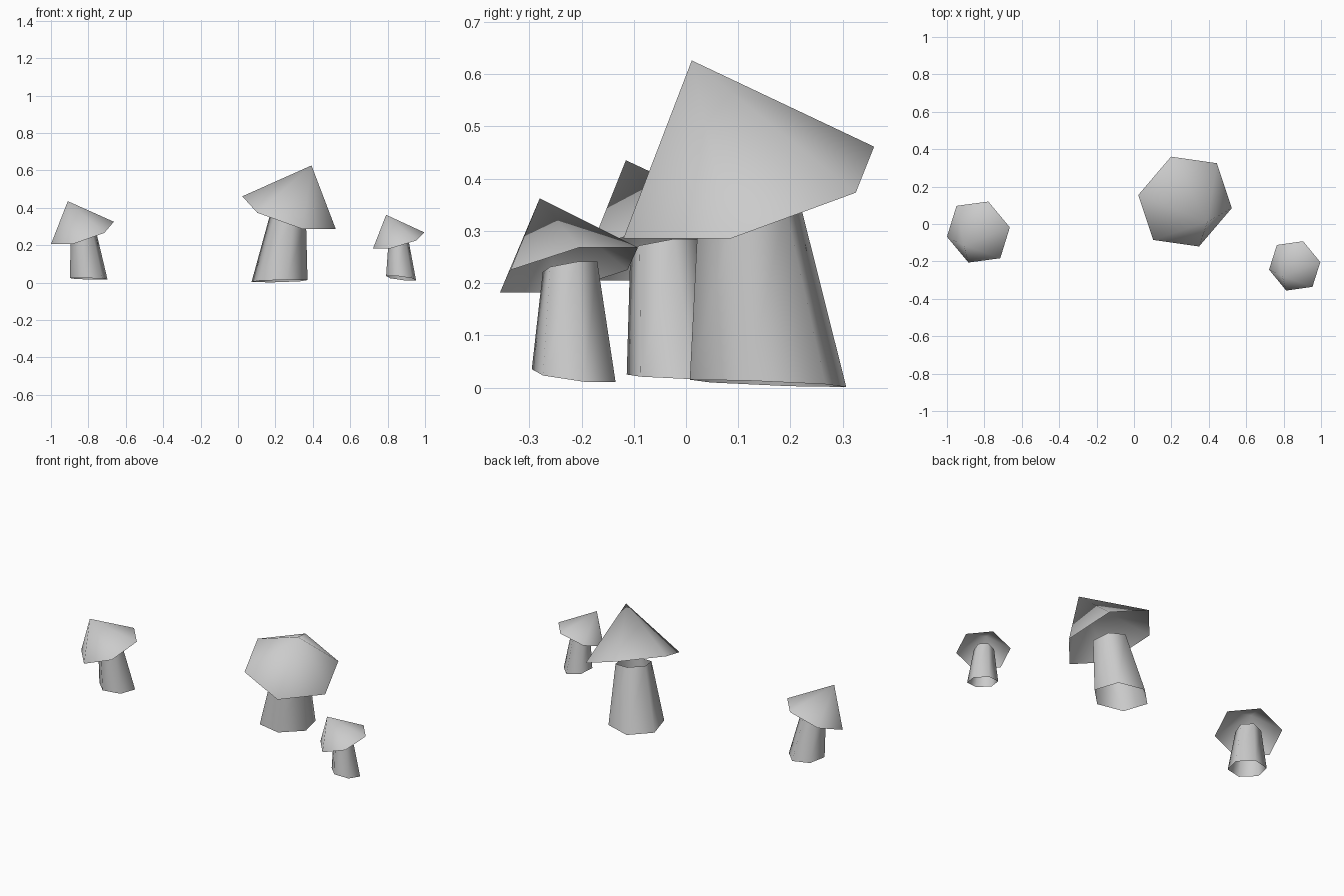
import bpy, bmesh
from math import sin, cos, radians
from mathutils import Vector

cube = bpy.data.objects.get("Cube")
if cube:
    bpy.data.objects.remove(cube, do_unlink=True)

GREY = (0.6, 0.6, 0.6, 1.0)
mat = bpy.data.materials.new("plain_grey")
mat.use_nodes = True
mat.diffuse_color = GREY
mat.node_tree.nodes["Principled BSDF"].inputs["Base Color"].default_value = GREY


def finish(name, bm):
    """Turn a bmesh into a smooth shaded grey object."""
    for face in bm.faces:
        face.smooth = True
    mesh = bpy.data.meshes.new(name)
    bm.to_mesh(mesh)
    bm.free()
    mesh.materials.append(mat)
    bpy.context.collection.objects.link(bpy.data.objects.new(name, mesh))


def hexagon(bm, centre, radius, turn, slope):
    """Six points around a centre, on a plane that rises by slope in x and y."""
    ring = []
    for k in range(6):
        a = radians(turn + 60 * k)
        x, y = radius * cos(a), radius * sin(a)
        ring.append(bm.verts.new(Vector(centre) + Vector((x, y, slope[0] * x + slope[1] * y))))
    return ring


def make_cap(name, rim, apex):
    """Tilted hollow cone; the rim is half given, half mirrored through its centre."""
    bm = bmesh.new()
    centre, half = Vector(rim[0]), [Vector(p) for p in rim[1:]]
    ring = [bm.verts.new(centre + p) for p in half] + [bm.verts.new(centre - p) for p in half]
    tip = bm.verts.new(apex)
    for a, b in zip(ring, ring[1:] + ring[:1]):
        bm.faces.new((a, b, tip))
    finish(name, bm)


def make_stem(name, turn, foot, foot_r, foot_slope, top, top_r, top_slope):
    """Tapered, leaning, open six-sided tube."""
    bm = bmesh.new()
    low = hexagon(bm, foot, foot_r, turn, foot_slope)
    high = hexagon(bm, top, top_r, turn, top_slope)
    for k in range(6):
        j = (k + 1) % 6
        bm.faces.new((low[k], low[j], high[j], high[k]))
    finish(name, bm)


# Large mushroom
make_cap("large_cap",
         [(0.273, 0.12, 0.373), (0.25, -0.035, -0.088), (0.17, 0.205, 0.0), (-0.075, 0.24, 0.088)],
         (0.393, 0.011, 0.626))
make_stem("large_stem", 45, (0.222, 0.157, 0.008), 0.155, (0.025, -0.04),
          (0.267, 0.12, 0.345), 0.1, (-0.12, 0.12))

# Medium mushroom
make_cap("medium_cap",
         [(-0.832, -0.043, 0.265), (0.168, 0.025, 0.06), (0.053, 0.163, 0.06), (-0.117, 0.14, 0.0)],
         (-0.91, -0.115, 0.435))
make_stem("medium_stem", 15, (-0.798, -0.013, 0.02), 0.104, (-0.03, -0.04),
          (-0.828, -0.04, 0.272), 0.069, (0.15, 0.15))

# Small mushroom
make_cap("small_cap",
         [(0.859, -0.224, 0.225), (0.137, 0.02, 0.043), (0.045, 0.132, 0.043), (-0.095, 0.112, 0.0)],
         (0.792, -0.28, 0.362))
make_stem("small_stem", 15, (0.872, -0.215, 0.023), 0.083, (-0.12, -0.12),
          (0.857, -0.222, 0.231), 0.054, (0.15, 0.15))
